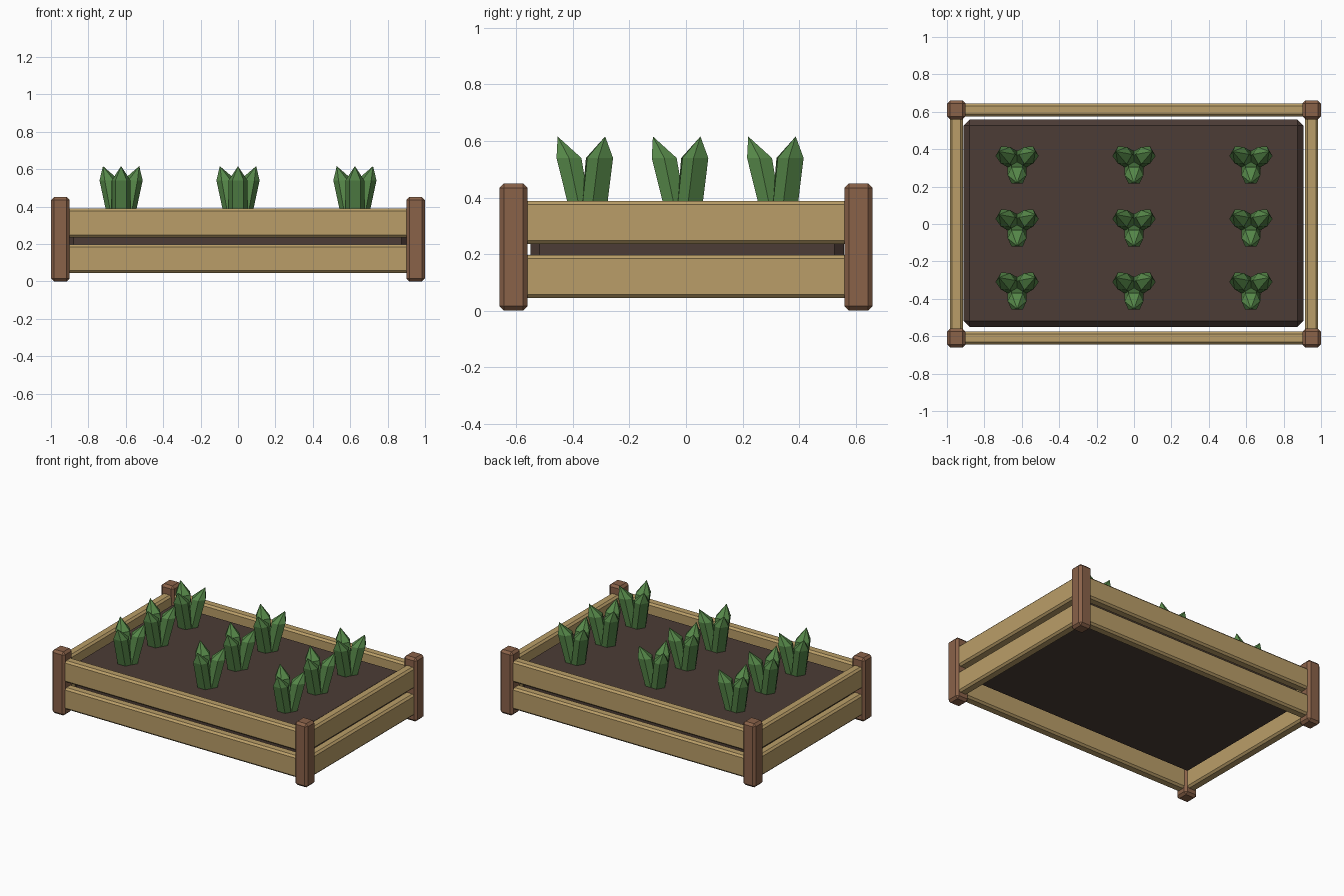
import bpy, bmesh
from math import pi
from mathutils import Matrix, Vector

if "Cube" in bpy.data.objects:
    bpy.data.objects.remove(bpy.data.objects["Cube"], do_unlink=True)


def material(name, rgb):
    mat = bpy.data.materials.new(name)
    mat.use_nodes = True
    linear = [(c / 255 / 12.92 if c < 11 else ((c / 255 + 0.055) / 1.055) ** 2.4) for c in rgb]
    mat.diffuse_color = (*linear, 1)
    mat.node_tree.nodes["Principled BSDF"].inputs["Base Color"].default_value = (*linear, 1)
    return mat


PLANK = material("light wood", (186, 158, 104))
POST = material("dark wood", (138, 98, 73))
SOIL = material("soil brown", (76, 60, 54))
LEAF = material("leaf green", (86, 136, 73))


def finish(bm, name, mat):
    bmesh.ops.recalc_face_normals(bm, faces=bm.faces)
    mesh = bpy.data.meshes.new(name)
    bm.to_mesh(mesh)
    bm.free()
    mesh.materials.append(mat)
    obj = bpy.data.objects.new(name, mesh)
    bpy.context.scene.collection.objects.link(obj)
    return obj


def chamfered_box(name, centre, size, chamfer, mat):
    bm = bmesh.new()
    bmesh.ops.create_cube(bm, size=1)
    bmesh.ops.scale(bm, vec=size, verts=bm.verts)
    bmesh.ops.bevel(bm, geom=bm.edges[:], offset=chamfer, segments=1,
                    affect='EDGES', profile=0.5)
    bmesh.ops.translate(bm, vec=centre, verts=bm.verts)
    return finish(bm, name, mat)


# Corner posts
for sx, side in ((1, "left"), (-1, "right")):
    for sy, end in ((-1, "front"), (1, "back")):
        chamfered_box(f"{end}_{side}_post", (sx * 0.95, sy * 0.61, 0.225),
                      (0.1, 0.1, 0.45), 0.016, POST)

# Two rows of planks on each side
for row, z in (("lower", 0.121), ("upper", 0.312)):
    for s, end, side in ((-1, "front", "right"), (1, "back", "left")):
        chamfered_box(f"{end}_{row}_plank", (0, s * 0.61, z),
                      (1.86, 0.07, 0.153), 0.013, PLANK)
        chamfered_box(f"{side}_{row}_plank", (s * 0.95, 0, z),
                      (0.07, 1.18, 0.153), 0.013, PLANK)

# Soil bed
chamfered_box("soil", (-0.003, 0.004, 0.24), (1.816, 1.108, 0.21), 0.032, SOIL)


def add_leaf(bm, turn):
    """Faceted leaf leaning out along +x, then turned about z."""
    rings = []
    for z, lean, depth, width in ((0.33, 0.028, 0.036, 0.05), (0.54, 0.072, 0.044, 0.05)):
        w = width * 0.6
        outline = ((depth, -w), (depth, w), (0, width), (-depth, w), (-depth, -w), (0, -width))
        rings.append([bm.verts.new(turn @ Vector((lean + x, y, z))) for x, y in outline])
    tip = bm.verts.new(turn @ Vector((0.112, 0, 0.616)))
    low, high = rings
    bm.faces.new(low)
    for i in range(6):
        j = (i + 1) % 6
        bm.faces.new((low[i], low[j], high[j], high[i]))
        bm.faces.new((high[i], high[j], tip))


# Three by three seedlings, each with three leaves
for row in range(3):
    for col in range(3):
        bm = bmesh.new()
        for k in range(3):
            add_leaf(bm, Matrix.Rotation(-pi / 2 + k * 2 * pi / 3, 3, 'Z'))
        bmesh.ops.translate(bm, verts=bm.verts,
                            vec=((col - 1) * 0.625, (row - 1) * 0.337 - 0.005, 0))
        finish(bm, f"seedling_{row + 1}_{col + 1}", LEAF)
